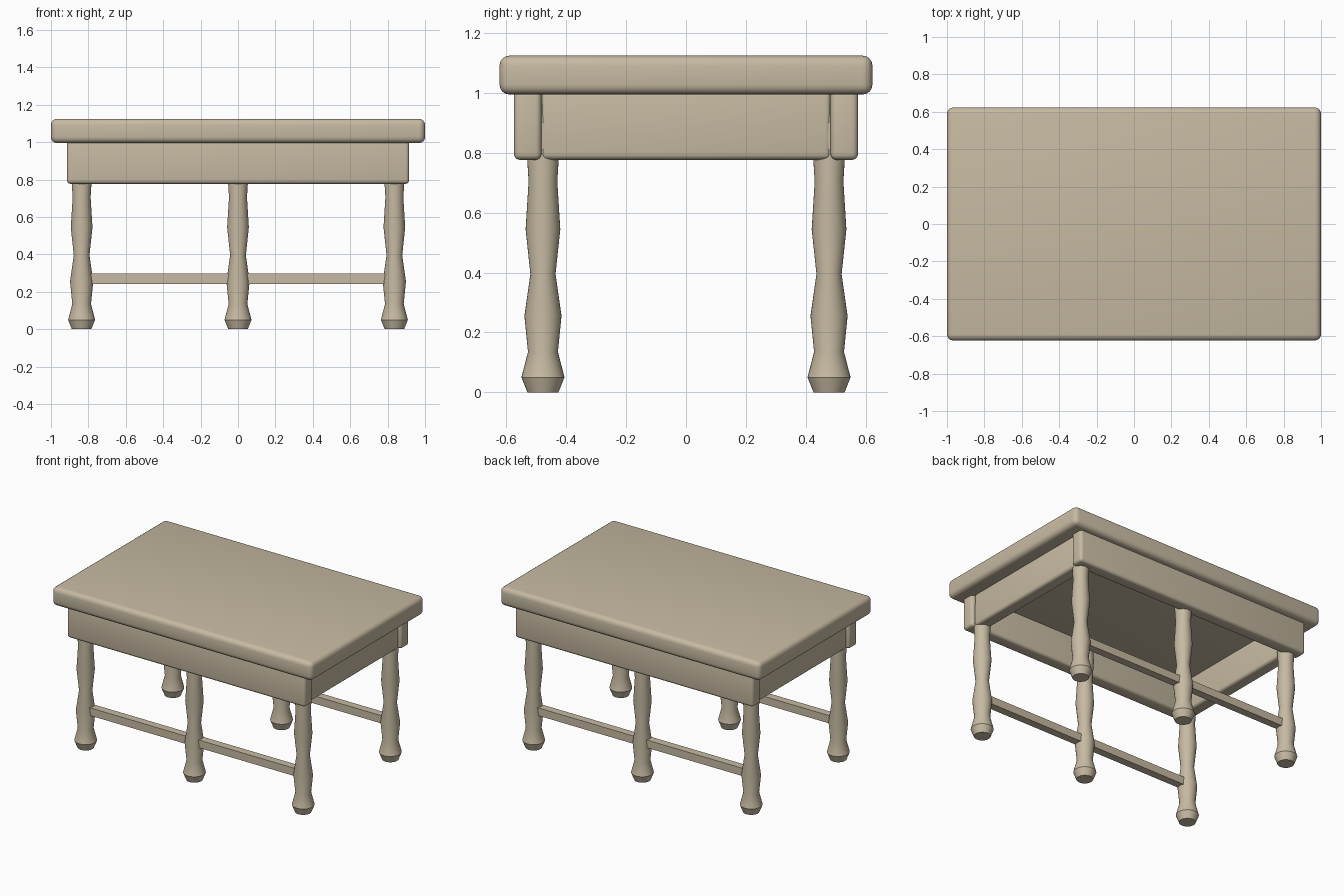
import bpy, bmesh, math

cube = bpy.data.objects.get("Cube")
if cube:
    bpy.data.objects.remove(cube, do_unlink=True)

wood = bpy.data.materials.new("pale_wood")
colour = (0.565, 0.491, 0.361, 1.0)
wood.diffuse_color = colour
wood.use_nodes = True
wood.node_tree.nodes["Principled BSDF"].inputs["Base Color"].default_value = colour


def finish(obj):
    obj.data.materials.append(wood)
    bpy.ops.object.select_all(action='DESELECT')
    obj.select_set(True)
    bpy.context.view_layer.objects.active = obj
    bpy.ops.object.shade_smooth_by_angle(angle=math.radians(30))


def box(name, x, y, z, bevel=0.0):
    """Box from (min, max) ranges with optional rounded edges."""
    bpy.ops.mesh.primitive_cube_add(size=1, location=(sum(x) / 2, sum(y) / 2, sum(z) / 2))
    obj = bpy.context.object
    obj.name = name
    obj.scale = (x[1] - x[0], y[1] - y[0], z[1] - z[0])
    bpy.ops.object.transform_apply(location=False, rotation=False, scale=True)
    if bevel:
        mod = obj.modifiers.new("rounded_edges", 'BEVEL')
        mod.width, mod.segments = bevel, 4
        bpy.ops.object.modifier_apply(modifier=mod.name)
    finish(obj)


# Turned leg outline as (radius, height)
LEG = [(0.052, 0), (0.072, 0.05), (0.05, 0.135), (0.062, 0.255), (0.042, 0.395),
       (0.058, 0.545), (0.048, 0.705), (0.057, 0.85), (0.05, 0.998)]


def leg(name, x, y, sides=32):
    bm = bmesh.new()
    rings = [[bm.verts.new((r * math.cos(2 * math.pi * i / sides),
                            r * math.sin(2 * math.pi * i / sides), z))
              for i in range(sides)] for r, z in LEG]
    for low, high in zip(rings, rings[1:]):
        for i in range(sides):
            j = (i + 1) % sides
            bm.faces.new((low[i], low[j], high[j], high[i]))
    bm.faces.new(rings[0][::-1])
    bm.faces.new(rings[-1])
    mesh = bpy.data.meshes.new(name)
    bm.to_mesh(mesh)
    bm.free()
    obj = bpy.data.objects.new(name, mesh)
    bpy.context.collection.objects.link(obj)
    obj.location = (x, y, 0)
    finish(obj)


# Table top
box("table_top", (-1, 1), (-0.623, 0.623), (0.995, 1.125), 0.033)

LEG_X, LEG_Y = 0.836, 0.478

# Long aprons, legs and stretchers on the front and back
for side, s in (("front", -1), ("back", 1)):
    box(side + "_apron", (-0.915, 0.915), sorted((s * 0.483, s * 0.575)), (0.777, 1.01), 0.02)
    for label, x in (("right", -LEG_X), ("middle", 0), ("left", LEG_X)):
        leg(f"{side}_{label}_leg", x, s * LEG_Y)
    box(side + "_stretcher", (-LEG_X, LEG_X),
        (s * LEG_Y - 0.027, s * LEG_Y + 0.027), (0.243, 0.297))

# Short aprons, slightly recessed between the long ones
for side, s in (("right", -1), ("left", 1)):
    box(side + "_apron", sorted((s * 0.803, s * 0.895)), (-0.485, 0.485), (0.777, 1.01), 0.02)
